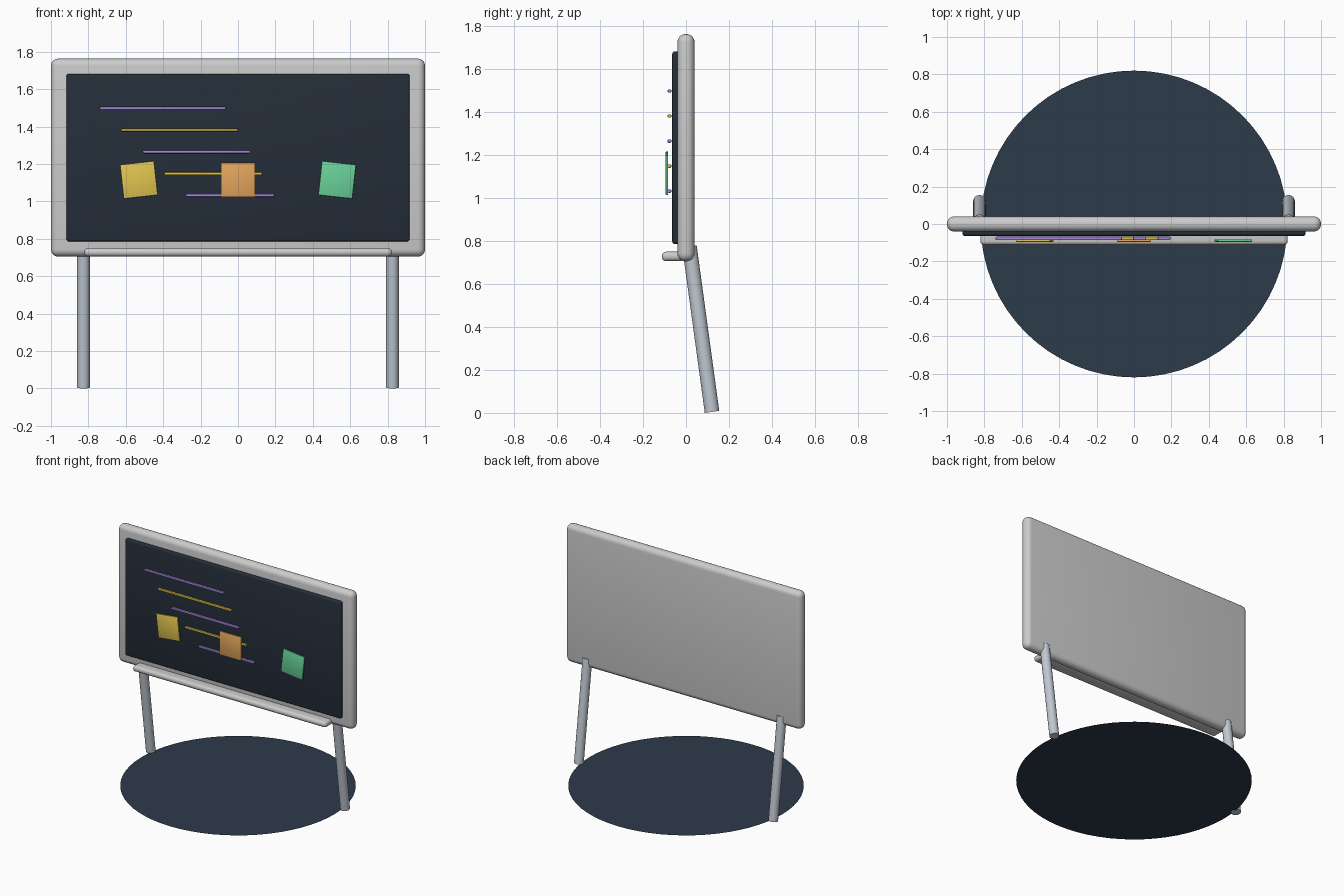
import bpy, math
from mathutils import Vector

if "Cube" in bpy.data.objects:
    bpy.data.objects.remove(bpy.data.objects["Cube"])


def colour(name, rgb):
    m = bpy.data.materials.new(name)
    m.diffuse_color = (*rgb, 1)
    m.use_nodes = True
    m.node_tree.nodes["Principled BSDF"].inputs["Base Color"].default_value = m.diffuse_color
    return m


def finish(obj, name, mat):
    obj.name = name
    if mat:
        obj.data.materials.append(mat)
    bpy.ops.object.shade_smooth_by_angle(angle=math.radians(40))
    return obj


def box(name, centre, size, bevel, segments=3, mat=None, tilt=0):
    bpy.ops.mesh.primitive_cube_add(size=1, location=centre, rotation=(0, tilt, 0))
    obj = bpy.context.object
    obj.scale = size
    bpy.ops.object.transform_apply(location=False, rotation=False, scale=True)
    mod = obj.modifiers.new("rounding", "BEVEL")
    mod.width = bevel
    mod.segments = segments
    bpy.ops.object.modifier_apply(modifier=mod.name)
    return finish(obj, name, mat)


def rod(name, start, end, radius, mat=None):
    a, b = Vector(start), Vector(end)
    bpy.ops.mesh.primitive_cylinder_add(vertices=24, radius=radius, depth=(b - a).length,
                                        location=(a + b) / 2)
    obj = bpy.context.object
    obj.rotation_euler = (b - a).to_track_quat("Z", "Y").to_euler()
    return finish(obj, name, mat)


slate = colour("slate", (0.018, 0.027, 0.042))
navy = colour("navy", (0.027, 0.043, 0.07))
steel = colour("steel", (0.53, 0.58, 0.64))
violet = colour("violet", (0.38, 0.24, 0.75))
yellow = colour("yellow", (0.72, 0.52, 0.06))
note_yellow = colour("note_yellow", (0.75, 0.56, 0.08))
note_orange = colour("note_orange", (0.78, 0.38, 0.11))
note_green = colour("note_green", (0.14, 0.64, 0.32))

# Frame, writing surface and pen tray
box("frame", (0, 0, 1.234), (2, 0.08, 1.058), 0.038, 5)
box("board_surface", (0, -0.044, 1.234), (1.834, 0.04, 0.896), 0.012, 3, slate)
box("pen_tray", (0, -0.061, 0.728), (1.644, 0.102, 0.044), 0.02, 4)

# Raked legs
for side, s in (("left", -1), ("right", 1)):
    rod(side + "_leg", (s * 0.826, 0.121, 0.0047), (s * 0.826, 0.016, 0.775), 0.034, steel)

# Thin round floor disc
bpy.ops.mesh.primitive_circle_add(vertices=64, radius=0.82, fill_type="NGON", location=(0, 0, 0.006))
finish(bpy.context.object, "floor_disc", navy)

# Marker strokes, each shorter and stepped to the right
for i in range(5):
    box(f"marker_line_{i + 1}", (-0.4025 + 0.09 * i, -0.077, 1.498 - 0.1165 * i),
        (0.675 - 0.05 * i, 0.018, 0.016), 0.005, 2, yellow if i % 2 else violet)

# Sticky notes
for i, mat in enumerate((note_yellow, note_orange, note_green)):
    box(f"sticky_note_{i + 1}", (0.53 * (i - 1), -0.089, 1.115), (0.183, 0.012, 0.183),
        0.003, 2, mat, tilt=0.11 * (i - 1))
